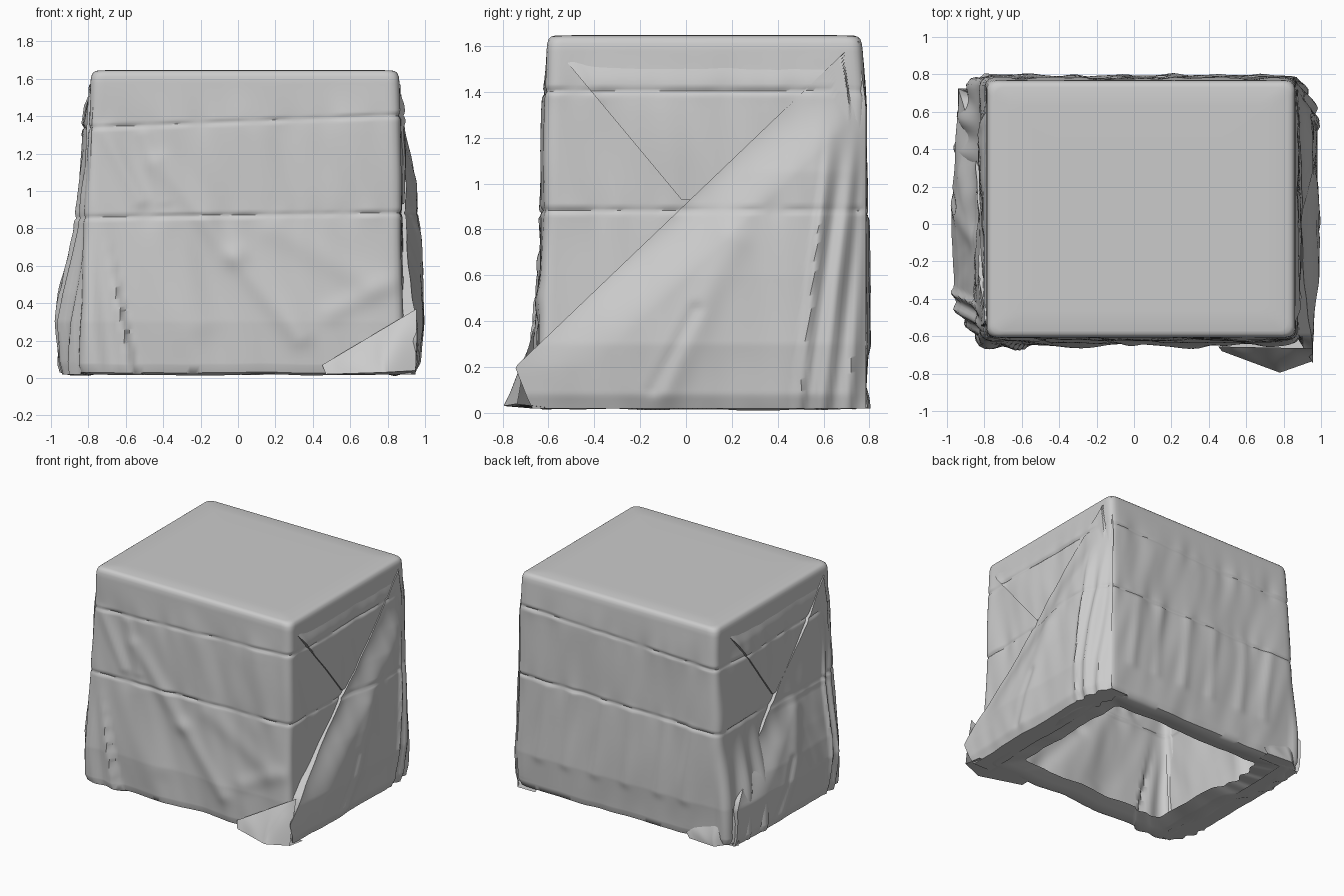
import bpy, bmesh, math
from mathutils import Vector, noise

if "Cube" in bpy.data.objects:
    bpy.data.objects.remove(bpy.data.objects["Cube"])


def lerp(a, b, t):
    return a + (b - a) * t


def clamp(t):
    return max(0.0, min(1.0, t))


def smooth(a, b, t):
    t = clamp((t - a) / (b - a))
    return t * t * (3 - 2 * t)


def curve(pts, t):
    """Piecewise linear value through (t, value) pairs."""
    for (t0, a), (t1, b) in zip(pts, pts[1:]):
        if t <= t1:
            return lerp(a, b, clamp((t - t0) / (t1 - t0)))
    return pts[-1][1]


def grid(name, nu, nv, fn, wrap=False):
    """Sheet of nu x nv cells placed by fn(i, j)."""
    bm = bmesh.new()
    cols = nu if wrap else nu + 1
    vs = [[bm.verts.new(fn(i, j)) for i in range(cols)] for j in range(nv + 1)]
    for j in range(nv):
        for i in range(nu):
            k = (i + 1) % cols
            bm.faces.new((vs[j][i], vs[j][k], vs[j + 1][k], vs[j + 1][i]))
    bmesh.ops.remove_doubles(bm, verts=bm.verts, dist=0.0002)
    bmesh.ops.recalc_face_normals(bm, faces=bm.faces)
    me = bpy.data.meshes.new(name)
    bm.to_mesh(me)
    bm.free()
    ob = bpy.data.objects.new(name, me)
    bpy.context.collection.objects.link(ob)
    bpy.context.view_layer.objects.active = ob
    ob.select_set(True)
    bpy.ops.object.shade_smooth_by_angle(angle=math.radians(50))
    ob.select_set(False)


def ridge(u, z, u0, z0, u1, z1, w, amp):
    """Soft fold along a segment."""
    p, a, d = Vector((u, z)), Vector((u0, z0)), Vector((u1 - u0, z1 - z0))
    t = clamp((p - a).dot(d) / d.length_squared)
    return amp * math.exp(-((p - a - d * t).length / w) ** 2)


def cloth(x, y, z):
    """Tie grooves, pinches and wrinkles shared by all the cloth."""
    d = 0.0
    for zt in (1.37 + 0.04 * x, 0.87 + 0.015 * x):
        h = z - zt
        pinch = noise.noise(Vector((x * 9, y * 9, zt * 7)))
        d -= 0.013 * clamp(.7 + pinch) * math.exp(-(h / 0.011) ** 2)
        d += 0.014 * pinch * math.exp(-(abs(h) / 0.08))
    s = 0.35 * z
    low = 1 - smooth(1.3, 1.6, z)
    d += 0.018 * low * noise.noise(Vector((x * 3 + s * 2, y * 3 + s * 2, z * 1.1)))
    d += 0.008 * low * noise.noise(Vector((x * 8 + s * 6, y * 8 + s * 4, z * 1.6 + 5)))
    return d


FRONT_FOLDS = [(-.42, 1.15, -.02, .65, .06, .014), (-.02, .65, .33, .22, .06, .014),
               (-.72, 1.32, -.52, .95, .04, .012), (-.5, 1.3, -.4, .95, .04, .01),
               (-.35, .8, -.2, .3, .09, .01), (.2, .8, .7, .5, .08, .01), (.5, .35, .8, .5, .06, .01)]
BACK_FOLDS = [(x, .84, x + .06, .3, .04, .009) for x in (-.6, -.38, -.1, .15, .4, .62)]

# Main cover: closed top, four walls, lip turned under, open bottom
M = 64
PROFILE = [(.73, .05), (.84, .032), (.94, .018), (.985, .03)]
PROFILE += [(1, lerp(.07, 1.585, k / 140)) for k in range(141)]
PROFILE += [(.998, 1.61), (.99, 1.63), (.975, 1.64), (.95, 1.645), (.8, 1.647), (.5, 1.647), (.2, 1.647), (0, 1.647)]
X_LEFT = [(0, -.86), (.3, -.85), (.87, -.82), (1.37, -.80), (1.65, -.785)]
X_RIGHT = [(0, .885), (.3, .89), (.87, .875), (1.37, .87), (1.65, .86)]
Y_FRONT = [(0, -.635), (.3, -.645), (.87, -.622), (1.37, -.615), (1.65, -.605)]
Y_BACK = [(0, .77), (.3, .79), (.87, .78), (1.37, .785), (1.65, .765)]


def cover(i, j):
    s, z = PROFILE[j]
    k, t = i // M, 2 * (i % M) / M - 1
    qx, qy = [(t, -1), (1, t), (-t, 1), (-1, -t)][k]
    x0, x1, y0, y1 = (curve(c, z) for c in (X_LEFT, X_RIGHT, Y_FRONT, Y_BACK))
    x, y = lerp(x0, x1, (qx + 1) / 2), lerp(y0, y1, (qy + 1) / 2)
    r = .05
    core = Vector((min(max(x, x0 + r), x1 - r), min(max(y, y0 + r), y1 - r)))
    n = (Vector((x, y)) - core).normalized()
    p = core + n * r
    d = cloth(p.x, p.y, z)
    wf, wb, wl = max(-n.y, 0) ** 2, max(n.y, 0) ** 2, max(-n.x, 0) ** 2
    d += wf * sum(ridge(p.x, z, *f) for f in FRONT_FOLDS)
    d += wb * sum(ridge(p.x, z, *f) for f in BACK_FOLDS)
    # gathered folds at the front left and back left corners
    low = 1 - smooth(.3, .86, z)
    edge = -.53 - .2 * z
    g = 1 - smooth(edge - .03, edge, p.x)
    d += wf * low * g * (.028 + .009 * math.sin(p.x * 40 + z * 4))
    g = smooth(.1, .35, p.y) * (1 - .5 * smooth(.5, .78, p.y))
    d += wl * low * g * (.085 + .022 * math.sin(p.y * 34 + z * 3))
    p = p + n * d * (1 - smooth(1.54, 1.64, z))
    c = Vector(((x0 + x1) / 2, (y0 + y1) / 2))
    p = c + (p - c) * s
    if z < .1:
        z += .012 * noise.noise(Vector((p.x * 4, p.y * 4, 2)))
    return (p.x, p.y, z)


grid("cover", 4 * M, len(PROFILE) - 1, cover, wrap=True)


# Big diagonal side flaps, half-turned from one side to the other
OUT_R = [(0, .925), (.08, .96), (.3, .985), (.6, .975), (.87, .955), (1.05, .95), (1.2, .93), (1.4, .892), (1.62, .868)]
OUT_L = [(0, .92), (.08, .945), (.3, .965), (.45, .945), (.6, .91), (.8, .86), (1.2, .83), (1.4, .82), (1.62, .795)]
LEAD = [(0, -.66), (.06, -.69), (.2, -.745), (1.62, .74)]


def side_place(right, x, y, z):
    return (x, y, z) if right else (-x, .12 - .93 * y, z)


def make_flap(name, right):
    out, body = (OUT_R, X_RIGHT) if right else (OUT_L, X_LEFT)
    nu, nv = 70, 120

    def fn(i, j):
        z = lerp(.02, 1.62, max(j - 1, 0) / (nv - 1))
        base = abs(curve(body, z))
        y0, y1 = curve(LEAD, z), lerp(.785, .755, smooth(1.3, 1.6, z))
        if not right:
            y0 = max(y0, -.65)
        y = lerp(y0, y1, max(i - 1, 0) / (nu - 1))
        if i == 0:
            return side_place(right, base - .02, max(y, -.60), z)
        lead = lerp(.85, .12, smooth(.15, .75, z))
        x = lerp(base + .012, curve(out, z), lead + (1 - lead) * smooth(0, .35, y - y0))
        x = lerp(base - .02, x, math.sqrt(smooth(0, .24, y1 - y)))
        low = 1 - smooth(.75, 1.3, z)
        # vertical gathers near the far corner and one long leaning fold
        g = smooth(.46 + .1 * z, .5 + .1 * z, y) * (1 - smooth(.72, .78, y))
        x += .015 * low * g * (math.sin(y * 56 - z * 7) + .3)
        x += ridge(y, z, -.1, .1, .2, .75, .07, .014) - ridge(y, z, -.14, .1, .04, .45, .03, .012)
        x += .9 * cloth(x if right else -x, y, z) * smooth(0, .03, y1 - y)
        x = max(x, base + .008) if y1 - y > .07 else x
        if j == 0:
            x -= .15
        return side_place(right, min(x, 1.0), y, z)
    grid(name, nu, nv, fn)


# Upper tucked layer whose edge meets the big flap in the middle of the side
def make_tuck(name, right):
    body = X_RIGHT if right else X_LEFT
    nu, nv = 50, 60

    def fn(i, j):
        z = lerp(.93, 1.59, j / nv)
        y0 = lerp(-.02, -.57, j / nv)
        y1 = lerp(.03, .72, j / nv)
        y = lerp(y0, y1, max(i - 1, 0) / (nu - 1))
        base = abs(curve(body, z))
        if i == 0:
            return side_place(right, base - .02, y, z)
        x = base + .013 * (1 - .4 * smooth(0, .4, y - y0))
        x += ridge(y, z, -.5, 1.53, -.4, 1.36, .03, .014)
        ry = y if right else .12 - .93 * y
        x += cloth(base if right else -base, ry, z)
        x = lerp(x, base - .012, smooth(1.44, 1.58, z))
        return side_place(right, x, y, z)
    grid(name, nu, nv, fn)


for side, right in (("right", True), ("left", False)):
    make_flap(side + "_flap", right)
    make_tuck(side + "_tuck", right)


# Loose folded tails at the foot of two corners
def make_tail(name, top, rim, inner_y):
    nu, nv = 30, 16

    def fn(i, j):
        u, v = i / nu, min(j / (nv - 1), 1)
        a = Vector(top[0]).lerp(Vector(top[1]), u)
        b = Vector([curve([(0, rim[0][k]), (.4, rim[1][k]), (1, rim[2][k])], u) for k in range(3)])
        p = a.lerp(b, v)
        bulge = math.sin(math.pi * v) * math.sin(math.pi * clamp(u + .1))
        p.y += math.copysign(.015, inner_y) * bulge
        p.z += .025 * bulge * math.sin(u * 9)
        if j == nv:
            p.y, p.z = inner_y, .02
        p.z = max(p.z, .006)
        return p
    grid(name, nu, nv, fn)


make_tail("front_right_tail", [(.955, -.665, .37), (.45, -.655, .07)],
          [(.95, -.735, .04), (.78, -.795, .03), (.47, -.68, .02)], -.58)
make_tail("back_left_tail", [(-.9, .72, .3), (-.55, .785, .06)],
          [(-.93, .69, .04), (-.8, .805, .02), (-.58, .79, .02)], .70)
